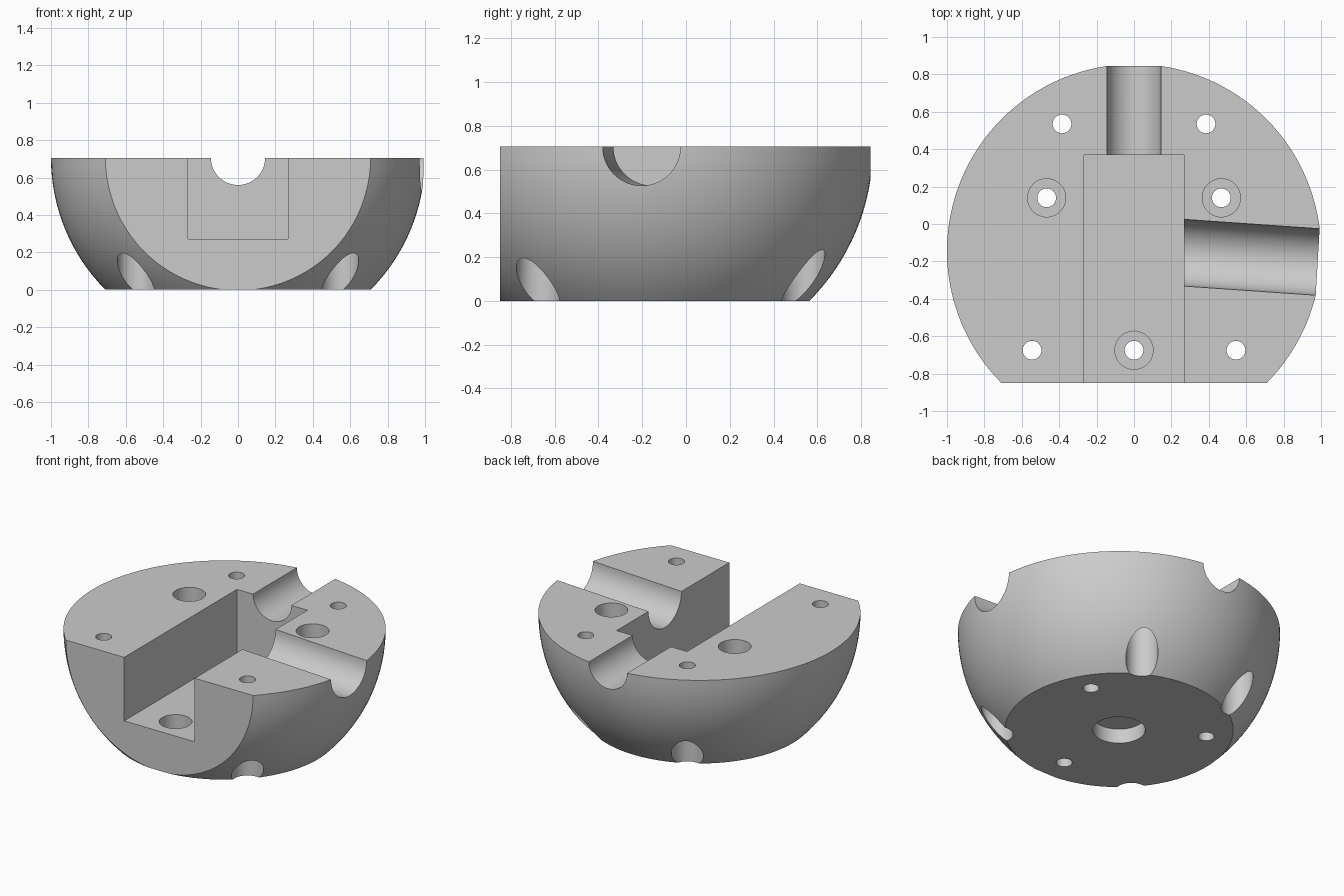
import bpy, bmesh, math
from mathutils import Vector

if "Cube" in bpy.data.objects:
    bpy.data.objects.remove(bpy.data.objects["Cube"])

TOP = 0.705        # height of the flat top, at the sphere's equator
CENTRE_Y = -0.145  # sphere centre
FRONT = -0.85      # flat front face

grey = bpy.data.materials.new("plain_grey")
grey.use_nodes = True
grey.diffuse_color = (0.6, 0.6, 0.6, 1)
grey.node_tree.nodes["Principled BSDF"].inputs["Base Color"].default_value = (0.6, 0.6, 0.6, 1)


def add_object(name, bm):
    mesh = bpy.data.meshes.new(name)
    bm.to_mesh(mesh)
    bm.free()
    mesh.materials.append(grey)
    ob = bpy.data.objects.new(name, mesh)
    bpy.context.collection.objects.link(ob)
    return ob


# Bowl: sphere trimmed flat at top, bottom and front
bm = bmesh.new()
bmesh.ops.create_uvsphere(bm, u_segments=128, v_segments=64, radius=1)
bmesh.ops.translate(bm, verts=bm.verts, vec=(0, CENTRE_Y, TOP))
for point, normal in (((0, 0, TOP), (0, 0, 1)),
                      ((0, 0, 0), (0, 0, -1)),
                      ((0, FRONT, 0), (0, -1, 0))):
    cut = bmesh.ops.bisect_plane(bm, geom=bm.verts[:] + bm.edges[:] + bm.faces[:], dist=1e-5,
                                 plane_co=point, plane_no=normal, clear_outer=True)
    rim = [e for e in bm.edges if e.is_boundary]
    bmesh.ops.contextual_create(bm, geom=rim)
bmesh.ops.recalc_face_normals(bm, faces=bm.faces)
bowl = add_object("half_sphere_housing", bm)
bpy.context.view_layer.objects.active = bowl
bowl.select_set(True)


def carve(cutter):
    mod = bowl.modifiers.new(cutter.name, 'BOOLEAN')
    mod.operation = 'DIFFERENCE'
    mod.solver = 'EXACT'
    mod.object = cutter
    bpy.ops.object.modifier_apply(modifier=mod.name)
    bpy.data.objects.remove(cutter)


def bore(name, start, end, radius, sides=48):
    start, end = Vector(start), Vector(end)
    axis = end - start
    bm = bmesh.new()
    bmesh.ops.create_cone(bm, cap_ends=True, segments=sides, radius1=radius,
                          radius2=radius, depth=axis.length)
    bmesh.ops.rotate(bm, verts=bm.verts, matrix=axis.to_track_quat('Z', 'Y').to_matrix())
    bmesh.ops.translate(bm, verts=bm.verts, vec=(start + end) / 2)
    carve(add_object(name, bm))


# Rectangular pocket open at the front and top
bm = bmesh.new()
bmesh.ops.create_cube(bm, size=1)
low, high = Vector((-0.267, -1.2, 0.27)), Vector((0.267, 0.37, 1))
bmesh.ops.scale(bm, verts=bm.verts, vec=high - low)
bmesh.ops.translate(bm, verts=bm.verts, vec=(low + high) / 2)
carve(add_object("pocket", bm))

# Half-round channels to the back and the side
bore("back_channel", (0, 0.2, TOP), (0, 1.2, TOP), 0.145, 64)
bore("side_channel", (0.1, -0.142, TOP), (1.3, -0.225, TOP), 0.178, 64)

# Bolt holes counterbored from above
for x, y in ((0.467, 0.14), (-0.467, 0.14), (0, -0.675)):
    bore("mount_hole", (x, y, -0.2), (x, y, 1), 0.05)
    bore("mount_counterbore", (x, y, 0.12), (x, y, 1), 0.102)

# Outer bolt holes counterbored from below
for side in (1, -1):
    for x, y in ((0.385, 0.535), (0.545, -0.675)):
        bore("outer_hole", (side * x, y, -0.2), (side * x, y, 1), 0.05)
        bore("outer_counterbore", (side * x, y, -0.2), (side * x, y, 0.4), 0.1)

# Blind recess under the base
bore("base_recess", (0, CENTRE_Y, -0.2), (0, CENTRE_Y, 0.1), 0.163, 64)

bpy.ops.object.shade_smooth_by_angle(angle=math.radians(30))
